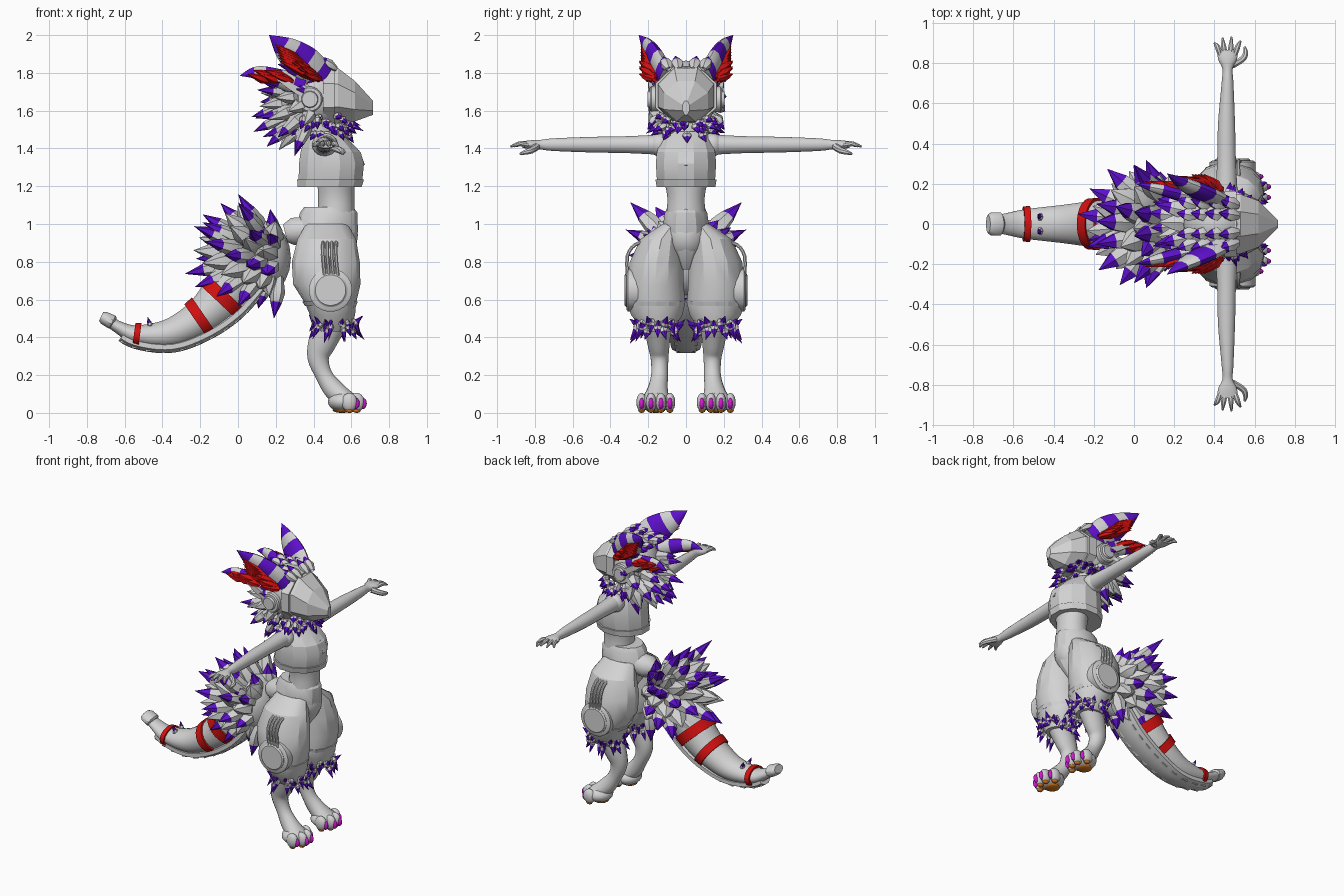
import bpy, bmesh, math, random
from mathutils import Vector, Matrix

random.seed(4)
if "Cube" in bpy.data.objects:
    bpy.data.objects.remove(bpy.data.objects["Cube"])


def material(name, color):
    m = bpy.data.materials.new(name)
    m.use_nodes = True
    m.diffuse_color = (*color, 1)
    m.node_tree.nodes["Principled BSDF"].inputs["Base Color"].default_value = (*color, 1)
    return m


GREY = material("light grey", (.65, .65, .65))
PURPLE = material("purple", (.11, .005, .6))
RED = material("red", (.65, .005, .005))
MAGENTA = material("magenta", (.65, .01, .65))
ORANGE = material("orange", (.7, .2, .015))


def finish(name, bm, mats, mirror=False, angle=40):
    bmesh.ops.recalc_face_normals(bm, faces=bm.faces)
    mesh = bpy.data.meshes.new(name)
    bm.to_mesh(mesh)
    bm.free()
    for m in mats:
        mesh.materials.append(m)
    ob = bpy.data.objects.new(name, mesh)
    bpy.context.collection.objects.link(ob)
    if angle:
        bpy.ops.object.select_all(action="DESELECT")
        ob.select_set(True)
        bpy.context.view_layer.objects.active = ob
        bpy.ops.object.shade_smooth_by_angle(angle=math.radians(angle))
    if mirror:
        mod = ob.modifiers.new("mirror", "MIRROR")
        mod.use_axis = (False, True, False)
        mod.use_mirror_merge = False


def spline(pts, sub):
    """Smooth curve through points of x, y, z and two radii."""
    pts = [Vector(p) for p in pts]
    out = []
    for i in range(len(pts) - 1):
        a, b, c, d = (pts[max(i - 1, 0)], pts[i], pts[i + 1], pts[min(i + 2, len(pts) - 1)])
        for k in range(sub):
            t = k / sub
            out.append(b + (c - a) * (t / 2) + (a * 2 - b * 5 + c * 4 - d) * (t * t / 2)
                       + (b * 3 - a - c * 3 + d) * (t ** 3 / 2))
    return out + [pts[-1]]


def add_ring(bm, c, normal, ref, ra, rb, sides):
    lat = (ref - normal * ref.dot(normal)).normalized()
    up = normal.cross(lat)
    angles = [math.tau * (k + .5) / sides for k in range(sides)]
    return [bm.verts.new(c + lat * ra * math.cos(a) + up * rb * math.sin(a)) for a in angles]


def bridge(bm, a, b, index=0):
    for k in range(len(a)):
        j = (k + 1) % len(a)
        bm.faces.new((a[k], a[j], b[j], b[k])).material_index = index


def add_loft(bm, pts, ref, normal=None, sides=12, sub=1, rule=None):
    pts = spline(pts, sub)
    pos = [Vector(p[:3]) for p in pts]
    rings = []
    for i, p in enumerate(pts):
        n = normal or (pos[min(i + 1, len(pos) - 1)] - pos[max(i - 1, 0)]).normalized()
        rings.append(add_ring(bm, pos[i], n, ref, p[3], p[4], sides))
    for i in range(len(rings) - 1):
        bridge(bm, rings[i], rings[i + 1], rule((i + .5) / (len(rings) - 1)) if rule else 0)
    bm.faces.new(rings[0])
    bm.faces.new(rings[-1]).material_index = rule(1) if rule else 0


X, Y, Z = Vector((1, 0, 0)), Vector((0, 1, 0)), Vector((0, 0, 1))


def loft(name, pts, ref=Y, mats=(GREY,), mirror=False, angle=40, **kw):
    bm = bmesh.new()
    add_loft(bm, pts, ref, **kw)
    finish(name, bm, mats, mirror, angle)


def shell(name, rows, **kw):
    """Stack of level rings: z, centre x, half depth, half width, centre y."""
    loft(name, [(r[1], r[4] if len(r) > 4 else 0, r[0], r[3], r[2]) for r in rows], normal=Z, **kw)


def balls(name, items, mat=GREY, mirror=False):
    bm = bmesh.new()
    for c, r in items:
        bmesh.ops.create_uvsphere(bm, u_segments=16, v_segments=10, radius=1,
                                  matrix=Matrix.Translation(c) @ Matrix.Diagonal((*r, 1)))
    finish(name, bm, [mat], mirror)


def disc(name, x, z, y0, y1, r):
    e = r * .9
    loft(name, [(x, y0, z, r, r), (x, y1 - .008, z, r, r), (x, y1, z, e, e)], ref=X,
         mirror=True, sides=24, normal=Y)


def fur(name, tufts, mats=(GREY, PURPLE), cut=.58, mirror=False):
    """Pointed tufts given as base, tip and width, with a coloured end."""
    bm = bmesh.new()
    for base, tip, w in tufts:
        base, tip = Vector(base), Vector(tip)
        n = (tip - base).normalized()
        ref = Y if abs(n.y) < .8 else X
        rings = [add_ring(bm, base.lerp(tip, t), n, ref, w * s, w * s * .75, 6)
                 for t, s in ((0, .5), (cut * .6, 1), (cut, .75))]
        bridge(bm, rings[0], rings[1])
        bridge(bm, rings[1], rings[2])
        apex = bm.verts.new(tip)
        for k in range(6):
            bm.faces.new((rings[2][k], rings[2][(k + 1) % 6], apex)).material_index = len(mats) - 1
    finish(name, bm, mats, mirror, 35)


def sphere_dirs(n):
    for i in range(n):
        z = 1 - (2 * i + 1) / n
        a = i * math.pi * (3 - math.sqrt(5))
        r = math.sqrt(1 - z * z)
        yield Vector((r * math.cos(a), r * math.sin(a), z))


def ring_tufts(c, rx, ry, n, out, drop, w):
    for k in range(n):
        a = math.tau * k / n + random.uniform(-.15, .15)
        d = Vector((math.cos(a), math.sin(a), 0))
        base = Vector(c) + Vector((d.x * rx, d.y * ry, random.uniform(-.02, .02)))
        yield base, base + d * out * random.uniform(.6, 1.3) + Z * drop * random.uniform(.6, 1.2), w


# Torso
shell("chest", [(1.2, .485, .165, .15), (1.24, .49, .175, .16), (1.32, .495, .178, .165),
                (1.38, .49, .165, .16), (1.44, .47, .125, .14), (1.49, .45, .085, .11)], angle=20)
shell("chest_rim", [(1.195, .485, .175, .16), (1.235, .49, .183, .168)], angle=25)
loft("chest_vent", [(.665, 0, 1.31, .012, .012), (.632, 0, 1.39, .012, .012)], sides=4, angle=0)
shell("waist", [(1.22, .52, .1, .115), (1.14, .52, .098, .1), (1.05, .52, .1, .105)], sides=20, sub=3)
shell("pelvis", [(1.09, .48, .13, .1), (1.06, .48, .152, .115), (.96, .47, .165, .13),
                 (.85, .48, .13, .09), (.76, .48, .06, .03)], sides=14, angle=25)
balls("belly", [((.5, 0, .94), (.135, .12, .14))])
loft("tail_mount", [(.4, 0, .97, .08, .075), (.29, 0, .96, .08, .075), (.25, 0, .95, .05, .05)])
shell("neck", [(1.45, .44, .08, .09), (1.58, .42, .08, .09)], sides=16)

# Arms and hands
balls("shoulders", [((.46, .14, 1.42), (.068, .06, .062))], mirror=True)
loft("arms", [(.46, .1, 1.42, .06, .057), (.46, .3, 1.42, .048, .046), (.46, .5, 1.42, .043, .042),
              (.465, .7, 1.42, .03, .034), (.465, .77, 1.42, .026, .026), (.465, .82, 1.42, .048, .024),
              (.465, .865, 1.42, .05, .018)], ref=X, sides=16, sub=4, mirror=True)
bm = bmesh.new()
for x0, x1, y1 in ((.43, .4, .9), (.452, .44, .925), (.478, .485, .93), (.5, .53, .91)):
    add_loft(bm, [(x0, .84, 1.42, .014, .015), ((x0 + x1) / 2, .88, 1.425, .014, .014),
                  (x1, y1, 1.41, .005, .005)], X, sides=8, sub=3)
add_loft(bm, [(.49, .79, 1.41, .02, .018), (.54, .82, 1.39, .018, .016), (.555, .85, 1.38, .014, .014),
              (.55, .88, 1.37, .006, .006)], Z, sides=8, sub=3)
finish("fingers", bm, [GREY], True)

# Legs
shell("thighs", [(1, .47, .11, .055, .07), (.92, .47, .155, .115, .13), (.8, .465, .18, .146, .155),
                 (.68, .47, .178, .154, .162), (.58, .49, .135, .156, .157), (.52, .5, .12, .14, .155),
                 (.43, .5, .09, .08, .15)], sides=14, mirror=True, angle=27)
shell("thigh_bands", [(.565, .49, .135, .152, .157), (.59, .487, .147, .158, .157)], sides=14,
      mirror=True, angle=22)
disc("thigh_discs", .49, .65, .25, .315, .115)
disc("thigh_disc_caps", .49, .65, .3, .325, .09)
bm = bmesh.new()
for k in range(4):
    x = .45 + k * .023
    add_loft(bm, [(x, .2, .91, .01, .01), (x, .27, .89, .01, .01), (x, .31, .83, .01, .01),
                  (x + .01, .31, .72, .01, .01)], X, sides=8, sub=3)
finish("thigh_pipes", bm, [GREY], True)
loft("lower_legs", [(.49, .15, .47, .075, .085), (.445, .145, .37, .06, .075), (.425, .14, .29, .048, .058),
                    (.455, .14, .2, .045, .046), (.51, .15, .12, .055, .055), (.58, .16, .065, .075, .05)],
     sides=16, sub=4, mirror=True)
toes = [(.59, .085), (.628, .132), (.628, .185), (.59, .235)]
balls("feet", [((.56, .16, .06), (.085, .092, .055))]
      + [((x, y, .056), (.042, .028, .05)) for x, y in toes], mirror=True)
balls("claws", [((x + .032, y, .05), (.022, .014, .03)) for x, y in toes], MAGENTA, True)
balls("foot_pads", [((.55, .16, .015), (.05, .05, .015))]
      + [((x, y, .014), (.022, .018, .014)) for x, y in toes], ORANGE, True)
fur("knee_fur", [t for z, n, out, drop in ((.5, 15, .03, -.08), (.46, 15, .05, -.08), (.45, 14, .05, .055))
                 for t in ring_tufts((.515, .155, z), .1, .09, n, out, drop, .024)], cut=.4, mirror=True)

# Head and visor
balls("head", [((.41, 0, 1.68), (.17, .165, .185))])
loft("visor", [(.46, 0, 1.68, .165, .16), (.53, 0, 1.68, .16, .157), (.62, 0, 1.65, .125, .115),
               (.715, 0, 1.615, .02, .04)], normal=X, sides=8, angle=0)
loft("visor_frame", [(.45, 0, 1.68, .178, .168), (.51, 0, 1.68, .176, .166)], normal=X, sides=8, angle=20)
disc("ear_discs", .38, 1.66, .13, .19, .068)
disc("ear_disc_caps", .38, 1.66, .18, .205, .045)
loft("antennas", [(.36, .18, 1.68, .018, .03), (.27, .19, 1.735, .014, .025), (.18, .2, 1.785, .003, .003)],
     sides=4, mirror=True, angle=0)


# Striped ears with red inner tufts
def stripes(t):
    return int(t > .7 or .36 < t < .56 or t < .18)


for name, pts in (("upper_ears", [(.44, .1, 1.77, .045, .08), (.35, .15, 1.85, .042, .095),
                                  (.25, .2, 1.93, .03, .065), (.165, .25, 2, .001, .001)]),
                  ("lower_ears", [(.34, .12, 1.73, .05, .06), (.22, .15, 1.77, .035, .05),
                                  (.1, .18, 1.8, .025, .035), (.01, .2, 1.785, .001, .001)])):
    loft(name, pts, mats=(GREY, PURPLE), sides=10, sub=6, rule=stripes, mirror=True)
red = []
for k in range(7):
    b = Vector((.435 - .015 * k, .165, 1.765 + .015 * k))
    red.append((b, b + Vector((.012 * k - .22, .075, .1)), .042))
    if k < 5:
        red.append((b, b + Vector((-.09, .085, .03 + .025 * (k % 2))), .03))
for k in range(5):
    b = Vector((.29 - .03 * k, .165, 1.755 + .02 * (k % 2)))
    red.append((b, b + Vector((-.12, .05, .04)), .034))
fur("ear_inner_fur", red, (RED,), mirror=True)

# Mane, crown and neck fur
mane = []
for d in sphere_dirs(56):
    if d.x < .1 and -.9 < d.z < .65:
        base = Vector((.39, 0, 1.64)) + Vector((d.x * .11, d.y * .14, d.z * .13))
        mane.append((base, base + Vector((d.x * .14 - .04, d.y * .07, d.z * .12 - .04)), .052))
fur("mane_undercoat", mane, (GREY,))
fur("mane", [(b, b + (t - b) * 1.22, w * .85) for b, t, w in mane[::2]], cut=.68)
fur("mane_points", [((.36, .08, 1.53), (.3, .1, 1.36), .05), ((.3, .08, 1.6), (.09, .11, 1.56), .045),
                    ((.28, .06, 1.7), (.1, .1, 1.71), .045), ((.3, .05, 1.53), (.13, .05, 1.46), .045),
                    ((.36, .15, 1.58), (.33, .2, 1.5), .035), ((.42, .15, 1.57), (.42, .205, 1.5), .03)],
    cut=.55, mirror=True)
fur("crown_fur", [((.52 - .07 * i, y, 1.82 + .01 * (i % 2)), (.42 - .07 * i, y * 1.4, 1.89 - .015 * i), .036)
                  for i in range(4) for y in (-.09, -.04, .04, .09)], cut=.6)
fur("neck_fur", [t for z, n, out, drop in ((1.56, 18, .06, -.03), (1.53, 20, .07, -.05), (1.5, 16, .06, -.05))
                 for t in ring_tufts((.455, 0, z), .12, .13, n, out, drop, .027)], cut=.48)

# Tail
TAIL = [(.2, 0, .88, .09, .09), (.03, 0, .74, .12, .13), (-.08, 0, .61, .12, .126),
        (-.2, 0, .5, .115, .102), (-.36, 0, .42, .095, .08), (-.535, 0, .413, .075, .052),
        (-.63, 0, .452, .055, .034), (-.68, 0, .485, .045, .03)]
loft("tail", TAIL, sides=20, sub=5)
loft("tail_tip", [(-.655, 0, .475, .04, .03), (-.665, 0, .48, .058, .04), (-.71, 0, .503, .058, .036),
                  (-.725, 0, .51, .045, .026)], sides=12)
curve = spline(TAIL, 10)
for i, half_width, name in ((20, .034, "upper"), (30, .027, "middle"), (50, .016, "end")):
    c, step = curve[i], (curve[i + 1] - curve[i - 1])
    half = step * (half_width / Vector(step[:3]).length)
    grow = Vector((0, 0, 0, .014, .012))
    loft("tail_ring_" + name, [c - half + grow, c + half + grow], mats=(RED,), sides=24)

# Belt and raised plates along the underside of the tail, covering the rings there
belt, plates = [], bmesh.new()
for i in range(8, 58, 2):
    p, t = curve[i], Vector((curve[i + 1] - curve[i - 1])[:3]).normalized()
    down = t.cross(Y) if t.cross(Y).z < 0 else -t.cross(Y)
    c = Vector(p[:3]) + down * (p[4] - .008)
    belt.append((*c, p[3] * .85, .034))
    if i % 4 == 2:
        c += down * .014
        add_loft(plates, [(*(c - t * .02), p[3] * .8, .02), (*(c + t * .02), p[3] * .8, .02)], Y, sides=4)
loft("tail_belt", belt, sides=8, angle=25)
finish("tail_plates", plates, [GREY], angle=0)
fur("tail_spines", [((-.46, .03, .45), (-.48, .045, .51), .02)], cut=.5, mirror=True)

# Fluffy tail base: grey undercoat, then broad tufts and a few long points
balls("tail_fluff_core", [((.13, 0, .82), (.15, .17, .2))])
fluff, under = [], []
centre = Vector((.16, 0, .83))
for i, d in enumerate(sphere_dirs(84)):
    if d.x < .3 and not (d.z > .75 and d.x > -.2):
        r = .26 + .13 * max(0, -d.x)
        base = centre + d * r * .25
        if i % 2:
            fluff.append((base, centre + d * r * random.uniform(.98, 1.1) + X * -.04, .06))
        else:
            under.append((base, centre + d * r * .95 + X * -.03, .075))
fur("tail_fluff_undercoat", under, (GREY,), cut=.7)
fur("tail_fluff", fluff, cut=.7)
fur("tail_fluff_points", [((.15, .1, .92), (0, .295, 1.115), .055), ((.15, .1, .88), (.06, .32, .97), .055),
                          ((.16, .03, .92), (0, .06, 1.16), .06), ((.2, .04, .9), (.17, .09, 1.08), .055),
                          ((.05, .06, .9), (-.19, .1, 1.01), .055), ((.22, .08, .72), (.19, .12, .5), .055)],
    cut=.62, mirror=True)
